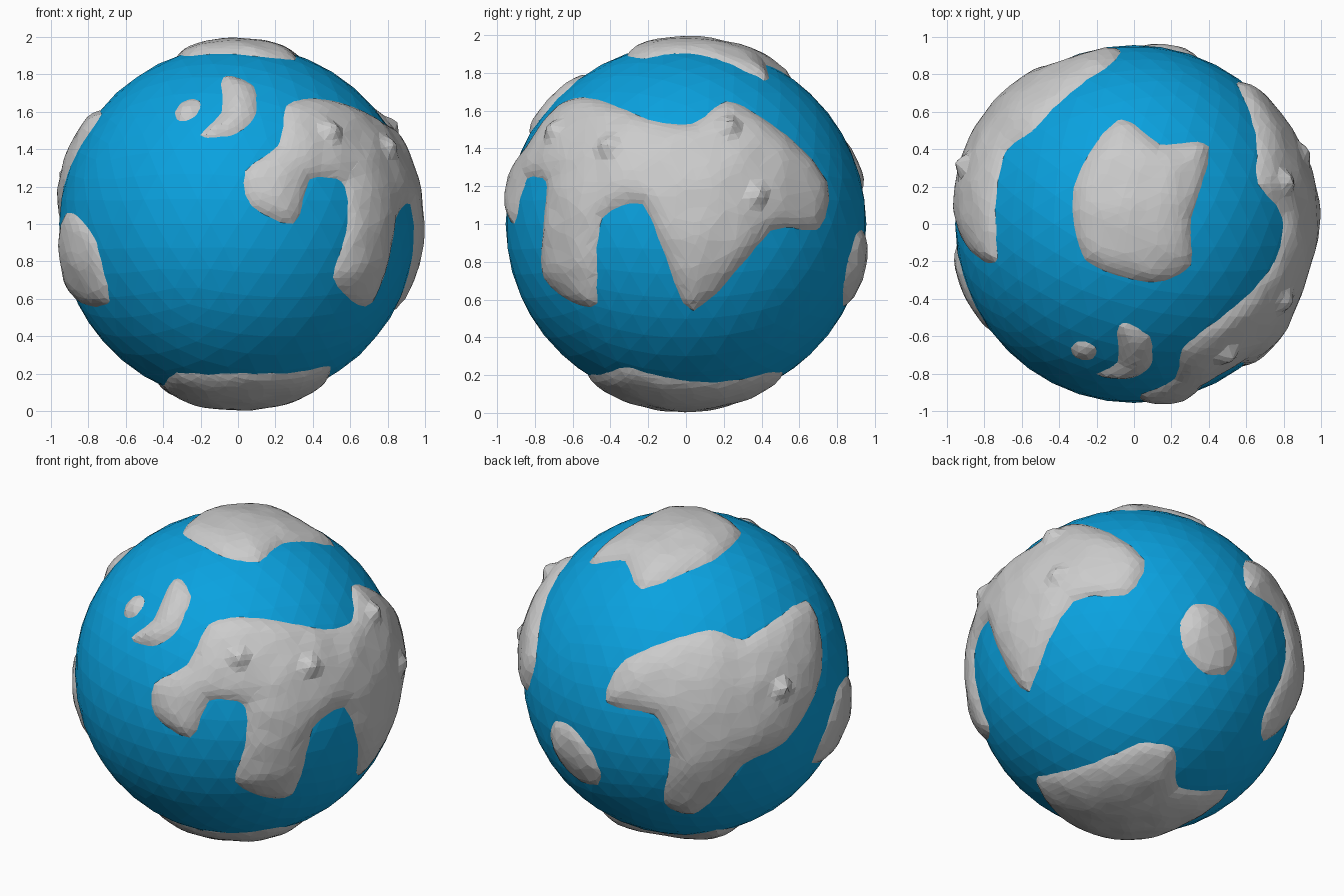
import bpy, bmesh, math
from mathutils import Vector, noise

if "Cube" in bpy.data.objects:
    bpy.data.objects.remove(bpy.data.objects["Cube"])

R, CZ, S = 0.955, 1.0, 171.0


def camera(azimuth, elevation):
    a, e = math.radians(azimuth), math.radians(elevation)
    c = Vector((math.sin(a), -math.cos(a), 0))
    z = Vector((0, 0, 1))
    right = Vector((math.cos(a), math.sin(a), 0))
    return right, z * math.cos(e) - c * math.sin(e), c * math.cos(e) + z * math.sin(e)


def on_globe(view, pts, u0=0.0, v0=0.0, su=1.0, sv=1.0):
    """Drop flat coast points onto the globe along a viewing direction."""
    right, up, toward = view
    out = []
    for u, v in pts:
        u, v = (u - u0) * su, (v - v0) * sv
        depth = math.sqrt(max(0.0, R * R - u * u - v * v))
        out.append((right * u + up * v + toward * depth).normalized())
    return out


def front(*p): return on_globe(camera(0, 0), p, v0=CZ)
def side(*p): return on_globe(camera(90, 0), p, v0=CZ)
def top(*p): return on_globe(camera(0, 90), p)
def back_left(*p): return on_globe(camera(215, 25), p, 686, 672, 1 / S, -1 / S)
def below(*p): return on_globe(camera(145, -25), p, 1134, 672, 1 / S, -1 / S)


def ellipse(view, u, v, a, b, tilt):
    """Oval coast for a simple island."""
    c, s = math.cos(math.radians(tilt)), math.sin(math.radians(tilt))
    ring = [math.tau * i / 8 for i in range(8)]
    return view(*[(u + a * c * math.cos(t) - b * s * math.sin(t),
                   v + a * s * math.cos(t) + b * c * math.sin(t)) for t in ring])


# Coastline control points
coasts = {
    "east_continent": front(
        (.26, 1.63), (.22, 1.42), (.04, 1.28), (.07, 1.1), (.3, 1.0), (.38, 1.24),
        (.57, 1.22), (.58, .95), (.51, .72), (.61, .59))
    + side(
        (-.47, .58), (-.45, 1.03), (-.23, 1.11), (-.1, .82), (.04, .54), (.45, .97),
        (.7, .97), (.75, 1.22), (.42, 1.55), (.22, 1.65), (.04, 1.53), (-.2, 1.55),
        (-.55, 1.67)),
    "west_continent": back_left(
        (808, 600), (745, 640), (710, 630), (625, 660), (606, 702), (656, 715),
        (671, 755), (664, 803), (695, 814), (742, 765), (785, 742), (822, 670)),
    "west_island": front((-.86, 1.04), (-.76, .9), (-.69, .58))
    + back_left((812, 763), (836, 695)),
    "back_island": ellipse(below, 1197, 649, 38, 28, 65),
    "north_island": front(
        (-.08, 1.79), (.08, 1.74), (.09, 1.58), (-.02, 1.48), (-.2, 1.47), (-.08, 1.6)),
    "small_islet": ellipse(front, -.27, 1.61, .075, .048, 35),
    "north_cap": top(
        (-.08, .56), (.14, .42), (.4, .42), (.3, .03), (.3, -.22), (.1, -.31),
        (-.26, -.19), (-.32, .2)),
    "south_cap": front((-.33, .2), (.04, .2), (.44, .23))
    + below((1038, 787), (1130, 757), (1167, 760), (1174, 795), (1229, 792), (1190, 823)),
}

# Mountain peaks: direction and extra height
peaks = [(Vector(p).normalized(), h) for p, h in (
    ((.52, -.73, .52), .05), ((.84, -.43, .43), .05), ((.83, .23, .53), .05),
    ((.96, .4, .16), .045), ((-.96, .33, .27), .06))]


def smooth_loop(pts, steps=3, k=.36):
    """Round a closed loop with cardinal splines."""
    out, n = [], len(pts)
    for i in range(n):
        p0, p1, p2, p3 = (pts[(i + j) % n] for j in (-1, 0, 1, 2))
        m1, m2 = (p2 - p0) * k, (p3 - p1) * k
        lim = (p2 - p1).length
        m1, m2 = (m * min(1, lim / m.length) for m in (m1, m2))
        for t in (j / steps for j in range(steps)):
            a, b = t * t * (3 - 2 * t), t * (1 - t)
            out.append((p1 * (1 - a) + p2 * a + m1 * b * (1 - t) - m2 * b * t).normalized())
    return out


def flatten(p, c, ex, ey):
    """Azimuthal equidistant map around centre c."""
    ang = math.acos(max(-1.0, min(1.0, p.dot(c))))
    x, y = p.dot(ex), p.dot(ey)
    n = math.hypot(x, y) or 1.0
    return x / n * ang, y / n * ang


def coast_distance(x, y, poly):
    """Signed distance to the coast, positive on land."""
    inside, best = False, 9.0
    x1, y1 = poly[-1]
    for x2, y2 in poly:
        dx, dy = x2 - x1, y2 - y1
        t = ((x - x1) * dx + (y - y1) * dy) / (dx * dx + dy * dy + 1e-12)
        t = max(0.0, min(1.0, t))
        best = min(best, math.hypot(x - x1 - t * dx, y - y1 - t * dy))
        if (y1 > y) != (y2 > y) and x < x1 + (y - y1) * dx / dy:
            inside = not inside
        x1, y1 = x2, y2
    return best if inside else -best


def height(d, n):
    if d < 0:
        return max(-.02, d * .6)
    h = .04 * (1 - math.exp(-d / .065))
    h += .008 * noise.noise(n * 7) * min(1.0, d / .06)
    for p, amp in peaks:
        h += amp * max(0.0, 1 - (p - n).length / .075)
    return h


def add_object(name, bm):
    me = bpy.data.meshes.new(name)
    bm.to_mesh(me)
    bm.free()
    ob = bpy.data.objects.new(name, me)
    ob.location.z = CZ
    bpy.context.collection.objects.link(ob)
    return ob


# Ocean
bm = bmesh.new()
bmesh.ops.create_icosphere(bm, subdivisions=4, radius=R)
ocean = add_object("ocean", bm)
water = bpy.data.materials.new("water")
water.diffuse_color = (.003, .36, .74, 1)
water.use_nodes = True
water.node_tree.nodes["Principled BSDF"].inputs["Base Color"].default_value = water.diffuse_color
ocean.data.materials.append(water)

# Land masses
for name, points in coasts.items():
    coast = smooth_loop(points)
    c = sum(coast, Vector()).normalized()
    ex = c.orthogonal().normalized()
    ey = c.cross(ex)
    poly = [flatten(p, c, ex, ey) for p in coast]
    reach = max(math.hypot(*p) for p in poly) + .1
    bm = bmesh.new()
    bmesh.ops.create_icosphere(bm, subdivisions=6, radius=1)
    far = [v for v in bm.verts if v.co.angle(c) > reach]
    bmesh.ops.delete(bm, geom=far, context='VERTS')
    dist = {}
    for v in bm.verts:
        n = v.co.normalized()
        dist[v] = coast_distance(*flatten(n, c, ex, ey), poly)
        v.co = n * (R + height(dist[v], n))
    sea = [f for f in bm.faces if all(dist[v] < 0 for v in f.verts)]
    bmesh.ops.delete(bm, geom=sea, context='FACES')
    land = add_object(name, bm)
    facets = land.modifiers.new("facets", 'DECIMATE')
    facets.ratio = .75 if name in ("small_islet", "north_island") else .4
